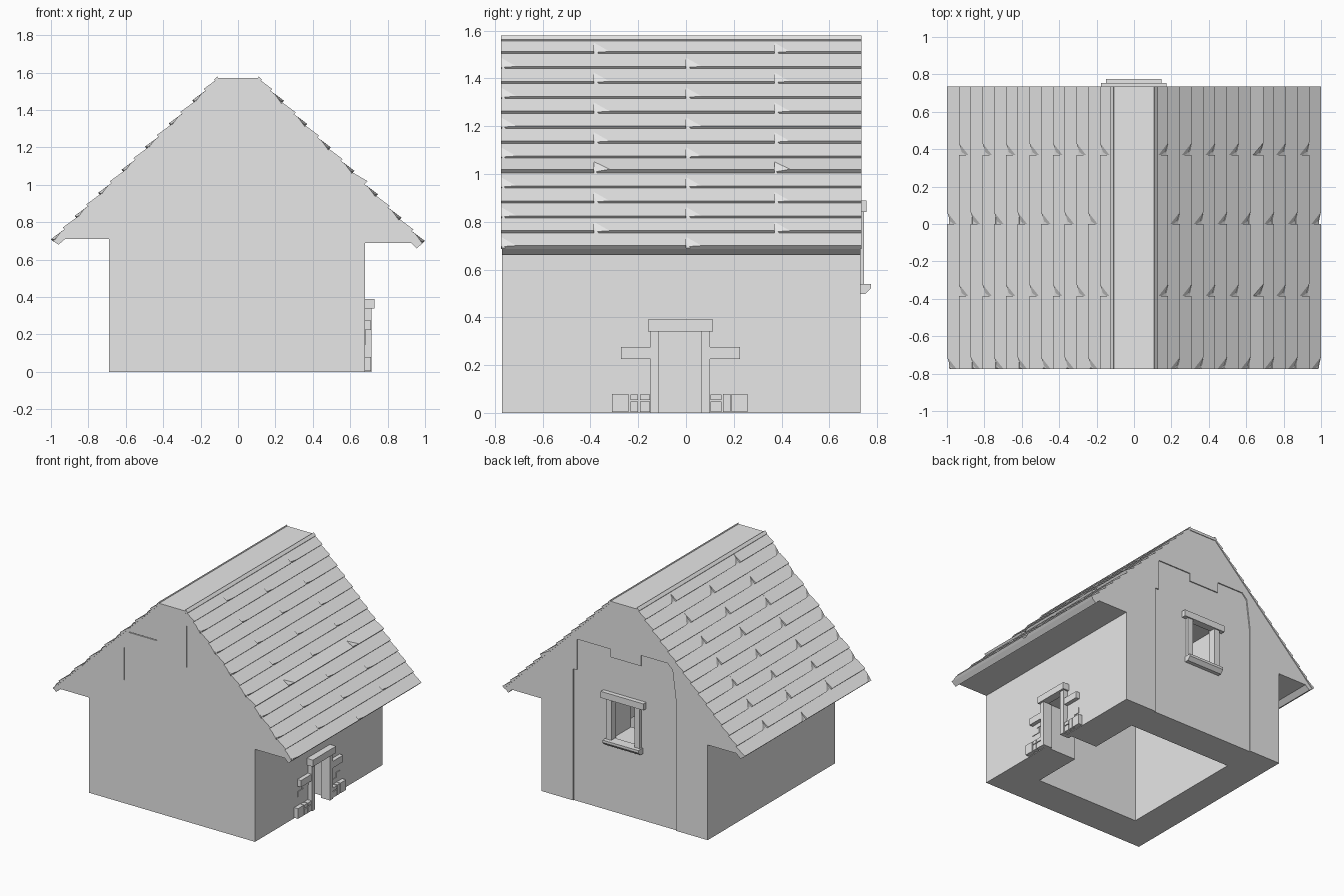
import bpy, bmesh
from mathutils import Vector

cube = bpy.data.objects.get("Cube")
if cube:
    bpy.data.objects.remove(cube, do_unlink=True)

grey = bpy.data.materials.new("plain_grey")
grey.use_nodes = True
grey.diffuse_color = (0.8, 0.8, 0.8, 1)
grey.node_tree.nodes["Principled BSDF"].inputs["Base Color"].default_value = (0.8, 0.8, 0.8, 1)

BACK, FRONT = 0.73, -0.77
ROOF_Y = (-0.775, 0.735)


def finish(name, bm):
    bmesh.ops.recalc_face_normals(bm, faces=bm.faces[:])
    mesh = bpy.data.meshes.new(name)
    bm.to_mesh(mesh)
    bm.free()
    mesh.materials.append(grey)
    obj = bpy.data.objects.new(name, mesh)
    bpy.context.collection.objects.link(obj)
    return obj


def prism(name, outline, start, end, axis="y"):
    """Extrude an outline (across, z) along the y or x axis."""
    bm = bmesh.new()
    place = (lambda a, b: (a, start, b)) if axis == "y" else (lambda a, b: (start, a, b))
    face = bm.faces.new([bm.verts.new(place(a, b)) for a, b in outline])
    moved = bmesh.ops.extrude_face_region(bm, geom=[face])["geom"]
    step = end - start
    offset = Vector((0, step, 0)) if axis == "y" else Vector((step, 0, 0))
    bmesh.ops.translate(bm, vec=offset, verts=[g for g in moved if isinstance(g, bmesh.types.BMVert)])
    return finish(name, bm)


def box(name, x, y, z):
    return prism(name, [(x[0], z[0]), (x[1], z[0]), (x[1], z[1]), (x[0], z[1])], y[0], y[1])


# House body: walls, gables, soffits and eave ends in one profile
house = prism("house_body", [
    (-0.69, 0), (0.68, 0), (0.68, 0.69), (0.925, 0.69), (0.955, 0.66), (0.99, 0.69),
    (0.11, 1.565), (-0.11, 1.565), (-0.99, 0.70), (-0.96, 0.68), (-0.925, 0.71), (-0.69, 0.71),
], FRONT, BACK)

# Hollow room, doorway, window, and the recessed rear plaster
cutters = [
    box("room_cutter", (-0.44, 0.42), (-0.51, 0.475), (-0.1, 1.05)),
    box("door_cutter", (0.3, 0.8), (-0.13, 0.095), (-0.1, 0.35)),
    box("window_cutter", (-0.12, 0.12), (0.4, 0.8), (0.53, 0.85)),
    prism("plaster_cutter", [
        (0.42, -0.1), (0.42, 0.98), (0.39, 0.98), (0.39, 1.21), (0.11, 1.21), (0.11, 1.15),
        (-0.14, 1.15), (-0.14, 1.23), (-0.36, 1.23), (-0.40, 1.19), (-0.43, 0.96), (-0.43, -0.1),
    ], 0.722, 0.8),
    # Fine seams in the front gable
    box("seam_cutter_a", (-0.403, -0.398), (-0.8, -0.762), (0.92, 1.16)),
    box("seam_cutter_b", (0.113, 0.118), (-0.8, -0.762), (1.15, 1.46)),
    box("seam_cutter_c", (-0.36, -0.13), (-0.8, -0.762), (1.283, 1.288)),
]
bpy.context.view_layer.objects.active = house
for cutter in cutters:
    cutter.hide_render = True
    mod = house.modifiers.new(cutter.name, "BOOLEAN")
    mod.operation = "DIFFERENCE"
    mod.solver = "EXACT"
    mod.object = cutter
    bpy.ops.object.modifier_apply(modifier=mod.name)
    bpy.data.objects.remove(cutter, do_unlink=True)


# Roof shingles: staggered wedge tiles, each with one bent corner
def shingle(bm, point, y0, y1, u0, u1, lift, bent):
    corner = 0.065 if bent else 0.0
    def vert(y, u, n):
        return bm.verts.new(point(y, u, n))
    a, b = vert(y0, u0, 0.001), vert(y1, u0, 0.001)
    c = vert(y1, u1, lift)
    base = [vert(y, u, -0.006) for y, u in ((y0, u0), (y1, u0), (y1, u1), (y0, u1))]
    if bent:
        d = vert(y0 + corner, u1, lift)
        e = vert(y0, u0 + (u1 - u0) * 0.3, lift * 0.3)
        low = vert(y0, u1 - 0.012, -0.004)
        bm.faces.new((a, b, c, d, e))
        bm.faces.new((e, d, low))
        bm.faces.new((c, base[2], base[3], low, d))
        bm.faces.new((a, e, low, base[3], base[0]))
    else:
        d = vert(y0, u1, lift)
        bm.faces.new((a, b, c, d))
        bm.faces.new((c, base[2], base[3], d))
        bm.faces.new((a, d, base[3], base[0]))
    bm.faces.new((b, base[1], base[2], c))
    bm.faces.new((a, base[0], base[1], b))
    bm.faces.new(base)


ROWS = 14
for side, name, eave_z in ((1, "left_shingles", 0.69), (-1, "right_shingles", 0.70)):
    top = Vector((0.11 * side, 0, 1.565))
    slope = Vector((0.99 * side, 0, eave_z)) - top
    pitch = slope.length / ROWS
    along = slope.normalized()
    out = Vector((-along.z * side, 0, along.x * side))

    def point(y, u, n):
        p = top + along * u + out * n
        return (p.x, y, p.z)

    bm = bmesh.new()
    for row in range(ROWS):
        cuts = (ROOF_Y[0], 0.0, ROOF_Y[1]) if row % 2 else (ROOF_Y[0], -0.385, 0.37, ROOF_Y[1])
        lift = 0.024 if side == 1 and row == 8 else 0.014
        for i in range(len(cuts) - 1):
            bent = i > 0 or row % 2 == 1
            shingle(bm, point, cuts[i], cuts[i + 1], row * pitch, (row + 1) * pitch, lift, bent)
    finish(name, bm)

# Ridge board and its two raised lips
box("ridge_board", (-0.11, 0.11), ROOF_Y, (1.55, 1.57))
for s, name in ((1, "left_ridge_lip"), (-1, "right_ridge_lip")):
    prism(name, [(0.105 * s, 1.56), (0.11 * s, 1.58), (0.128 * s, 1.562), (0.12 * s, 1.55)], *ROOF_Y)

# Door surround on the side wall
WALL = 0.67
box("door_lintel", (WALL, 0.73), (-0.16, 0.113), (0.34, 0.39))
box("door_jamb_front", (0.64, 0.715), (-0.148, -0.113), (0, 0.34))
box("door_jamb_back", (0.64, 0.715), (0.062, 0.10), (0, 0.34))
box("door_stone_front", (WALL, 0.71), (-0.272, -0.148), (0.225, 0.275))
box("door_stone_back", (WALL, 0.71), (0.10, 0.226), (0.225, 0.275))

# Corner stones at the foot of the door
for part, spans in (("front", ((-0.31, -0.24), (-0.233, -0.2), (-0.193, -0.15))),
                    ("back", ((0.19, 0.257), (0.155, 0.186), (0.103, 0.148)))):
    for i, span in enumerate(spans):
        split = i == 2 or (i == 1 and part == "front")
        heights = ((0.004, 0.047), (0.053, 0.078)) if split else ((0.004, 0.08),)
        for z in heights:
            box("foot_stone_" + part, (WALL, 0.712), span, z)

# Shallow bricks beside the door
for y, z in (((-0.27, -0.20), (0.145, 0.185)), ((-0.225, -0.15), (0.19, 0.222)),
             ((0.185, 0.225), (0.115, 0.155)), ((0.10, 0.18), (0.085, 0.12))):
    box("shallow_brick", (WALL, 0.685), y, z)

# Window surround on the rear gable
box("window_lintel", (-0.177, 0.175), (0.70, 0.755), (0.84, 0.888))
prism("window_sill", [(0.70, 0.54), (0.775, 0.54), (0.775, 0.522), (0.75, 0.497), (0.70, 0.497)],
      -0.15, 0.147, "x")
for s, name in ((1, "left_window_jamb"), (-1, "right_window_jamb")):
    box(name, sorted((0.095 * s, 0.14 * s)), (0.69, 0.745), (0.535, 0.845))
